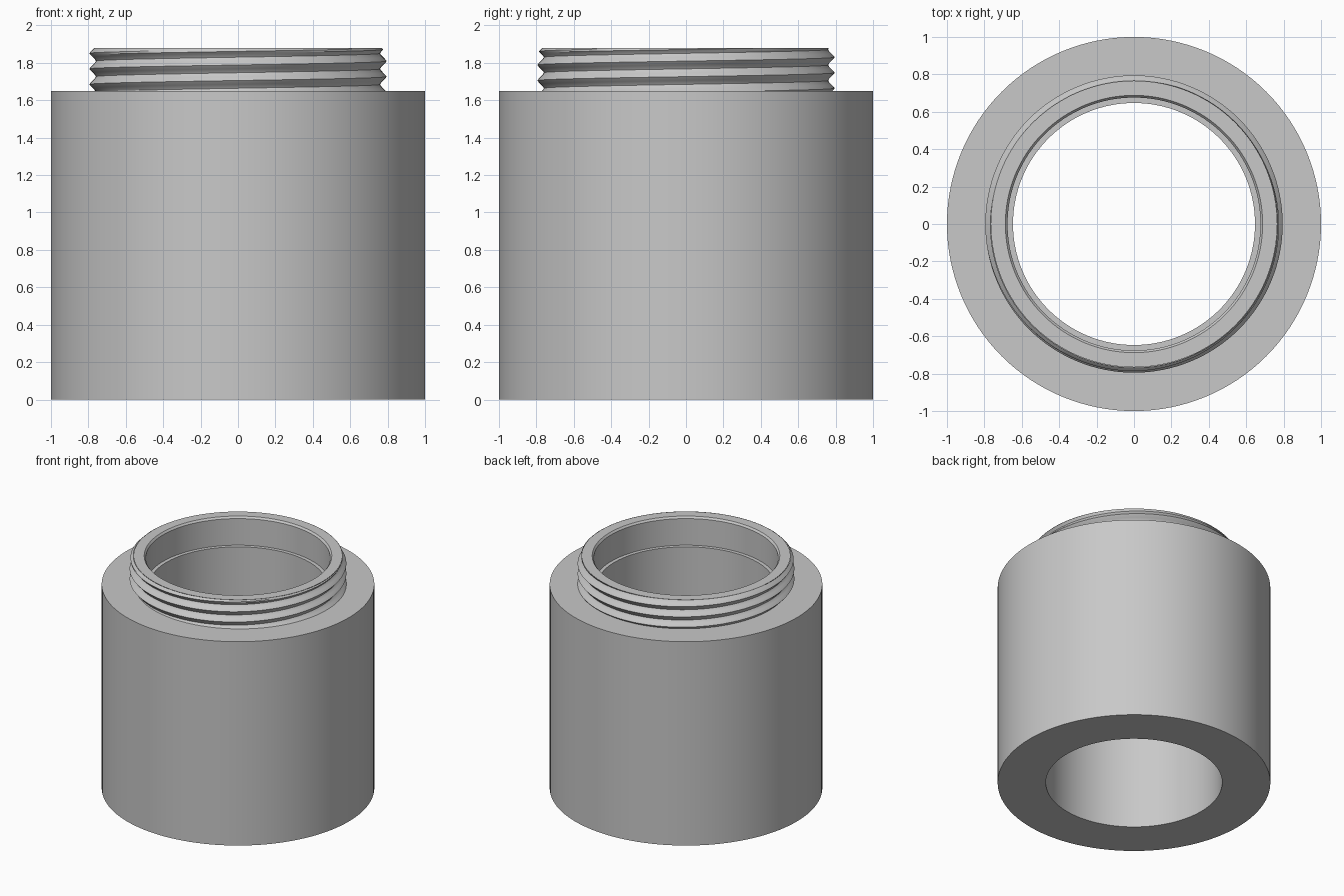
import bpy, bmesh, math

cube = bpy.data.objects.get("Cube")
if cube:
    bpy.data.objects.remove(cube, do_unlink=True)

SEGMENTS = 128
SHOULDER, TOP = 1.65, 1.88
ROOT, CREST, PITCH = 0.76, 0.795, 0.083
CREST_START = 1.685          # height of the lowest crest on the -x side
ROWS_PER_TURN = 8

grey = bpy.data.materials.new("plain grey")
grey.use_nodes = True
colour = (0.58, 0.58, 0.58, 1)
grey.diffuse_color = colour
grey.node_tree.nodes["Principled BSDF"].inputs["Base Color"].default_value = colour


def make_object(name, rings, closed):
    """Join rings of (radius, height) functions of the angle into a surface."""
    bm = bmesh.new()
    grid = []
    for ring in rings:
        row = []
        for i in range(SEGMENTS):
            a = math.tau * i / SEGMENTS
            r, z = ring(a)
            row.append(bm.verts.new((r * math.cos(a), r * math.sin(a), z)))
        grid.append(row)
    pairs = list(zip(grid, grid[1:]))
    if closed:
        pairs.append((grid[-1], grid[0]))
    for low, high in pairs:
        for i in range(SEGMENTS):
            j = (i + 1) % SEGMENTS
            bm.faces.new((low[i], low[j], high[j], high[i]))
    bmesh.ops.remove_doubles(bm, verts=bm.verts, dist=0.0002)
    bmesh.ops.dissolve_degenerate(bm, edges=bm.edges, dist=0.0001)
    bmesh.ops.recalc_face_normals(bm, faces=bm.faces)
    mesh = bpy.data.meshes.new(name)
    bm.to_mesh(mesh)
    bm.free()
    mesh.materials.append(grey)
    obj = bpy.data.objects.new(name, mesh)
    bpy.context.collection.objects.link(obj)
    bpy.ops.object.select_all(action='DESELECT')
    obj.select_set(True)
    bpy.context.view_layer.objects.active = obj
    bpy.ops.object.shade_smooth_by_angle(angle=math.radians(25))
    return obj


def circle(r, z):
    return lambda a: (r, z)


def crest_height(a):
    """Height of the lowest crest at this angle; it climbs one pitch per turn."""
    return CREST_START + PITCH * (a - math.pi) / math.tau


def thread_row(k):
    """One line running along the helix, trimmed to the neck's height."""
    def ring(a):
        # the rows keep level where the turn closes, so the helix joins itself
        start = crest_height(a)
        z = start + PITCH * k / ROWS_PER_TURN
        z = min(max(z, SHOULDER), TOP)
        phase = ((z - start) / PITCH) % 1
        ridge = abs(2 * phase - 1)            # 1 on the crest, 0 in the groove
        r = ROOT + (CREST - ROOT) * min(max((ridge - 0.1) / 0.85, 0), 1)
        return min(r, 0.768 + (TOP - z)), z
    return ring


# Thick-walled body with a straight bore
make_object("body", [circle(1, 0), circle(1, SHOULDER),
                     circle(0.647, SHOULDER), circle(0.647, 0)], True)

# Thin neck lining: chamfered mouth, wider than the bore so a ledge shows
make_object("neck_bore", [circle(0.766, TOP), circle(0.688, TOP),
                          circle(0.676, TOP - 0.015),
                          circle(0.676, SHOULDER), circle(ROOT - 0.01, SHOULDER),
                          circle(ROOT - 0.01, TOP - 0.01)], True)


# Screw thread: a helical strip whose turns climb continuously
def make_thread():
    bm = bmesh.new()
    first, last = -2 * ROWS_PER_TURN, 4 * ROWS_PER_TURN
    for k in range(first, last):
        for i in range(SEGMENTS):
            a, b = (math.tau * n / SEGMENTS for n in (i, i + 1))
            low, high = thread_row(k), thread_row(k + 1)
            corners = []
            for ring, angle in ((low, a), (low, b), (high, b), (high, a)):
                r, z = ring(angle)
                p = (r * math.cos(angle), r * math.sin(angle), z)
                if not any(math.dist(p, q) < 0.0002 for q in corners):
                    corners.append(p)
            # skip slivers trimmed flat against the ends
            if len(corners) > 2 and len({round(p[2], 5) for p in corners}) > 1:
                bm.faces.new([bm.verts.new(p) for p in corners])
    bmesh.ops.remove_doubles(bm, verts=bm.verts, dist=0.0002)
    bmesh.ops.recalc_face_normals(bm, faces=bm.faces)
    # every face of the strip looks away from the axis
    flipped = [f for f in bm.faces
               if f.normal.x * f.calc_center_median().x
               + f.normal.y * f.calc_center_median().y < 0]
    bmesh.ops.reverse_faces(bm, faces=flipped)
    mesh = bpy.data.meshes.new("screw_thread")
    bm.to_mesh(mesh)
    bm.free()
    mesh.materials.append(grey)
    obj = bpy.data.objects.new("screw_thread", mesh)
    bpy.context.collection.objects.link(obj)
    bpy.ops.object.select_all(action='DESELECT')
    obj.select_set(True)
    bpy.context.view_layer.objects.active = obj
    bpy.ops.object.shade_smooth_by_angle(angle=math.radians(25))


make_thread()
